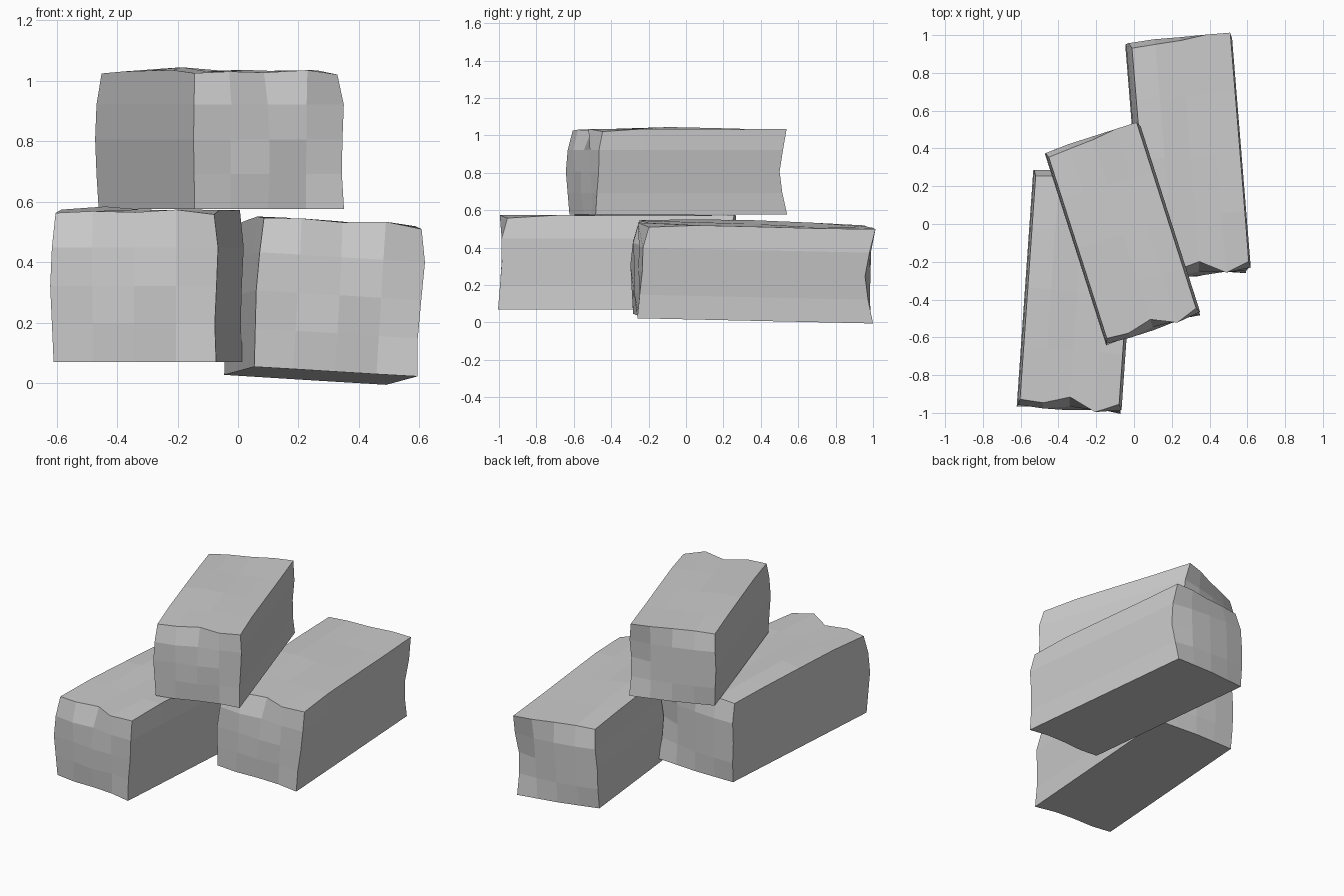
import bpy
import bmesh
import random
from mathutils import Euler, Matrix, Vector

cube = bpy.data.objects.get("Cube")
if cube:
    bpy.data.objects.remove(cube, do_unlink=True)

# One stone colour
stone = bpy.data.materials.new("grey_stone")
stone.use_nodes = True
COLOR = (0.6, 0.6, 0.6, 1)
stone.diffuse_color = COLOR
stone.node_tree.nodes["Principled BSDF"].inputs["Base Color"].default_value = COLOR

# Chipping depth (hundredths) of the front and back ends: rows bottom to top, left to right
FRONT = ("21220", "11021", "01012", "10212", "43705")
BACK = ("21000", "10013", "10015", "10013", "43200")
# Side chipping along the height, bottom to top, and bumps on the top face
LEFT = (0.01, 0.005, 0, 0.005, 0.015)
RIGHT = (0.005, 0.01, 0.005, 0, 0.015)
TOP_BUMPS = {(1, 2): 0.015, (2, 1): 0.004, (2, 3): -0.008, (1, 3): 0.008,
             (0, 0): -0.01, (4, 0): -0.014, (2, 0): -0.008, (0, 4): -0.012}
BASE = Vector((0.555, 1.265, 0.505))


def stone_mesh():
    """Rough-hewn block: a gridded box with chipped ends and top."""
    rng = random.Random(4)
    bm = bmesh.new()
    bmesh.ops.create_cube(bm, size=1)
    bmesh.ops.subdivide_edges(bm, edges=bm.edges[:], cuts=3, use_grid_fill=True)
    for v in bm.verts:
        i, j, k = (round((c + 0.5) * 4) for c in v.co)
        v.co *= BASE
        if j == 0:
            v.co.y += int(FRONT[k][i]) / 100
        elif j == 4:
            v.co.y -= int(BACK[k][i]) / 100
        if i == 0:
            v.co.x += LEFT[k]
        elif i == 4:
            v.co.x -= RIGHT[k]
        if k == 4:
            v.co.z += TOP_BUMPS.get((i, j), 0) - rng.uniform(0, 0.006)
    bmesh.ops.recalc_face_normals(bm, faces=bm.faces[:])
    mesh = bpy.data.meshes.new("rough_stone")
    bm.to_mesh(mesh)
    bm.free()
    mesh.materials.append(stone)
    return mesh


# Three blocks, two below and one across the top
mesh = stone_mesh()
BLOCKS = (
    ("lower_right_block", (-0.3, -0.355, 0.322), (0, 0, -0.07), (1, 1, 1)),
    ("lower_left_block", (0.285, 0.355, 0.277), (-0.022, 0.06, 0.08), (1, 1, 1)),
    ("upper_block", (-0.06, -0.05, 0.806), (0, 0, 0.31), (0.95, 0.85, 0.91)),
)
for name, place, turn, scale in BLOCKS:
    block = bpy.data.objects.new(name, mesh)
    block.matrix_world = Matrix.LocRotScale(Vector(place), Euler(turn), Vector(scale))
    bpy.context.collection.objects.link(block)
